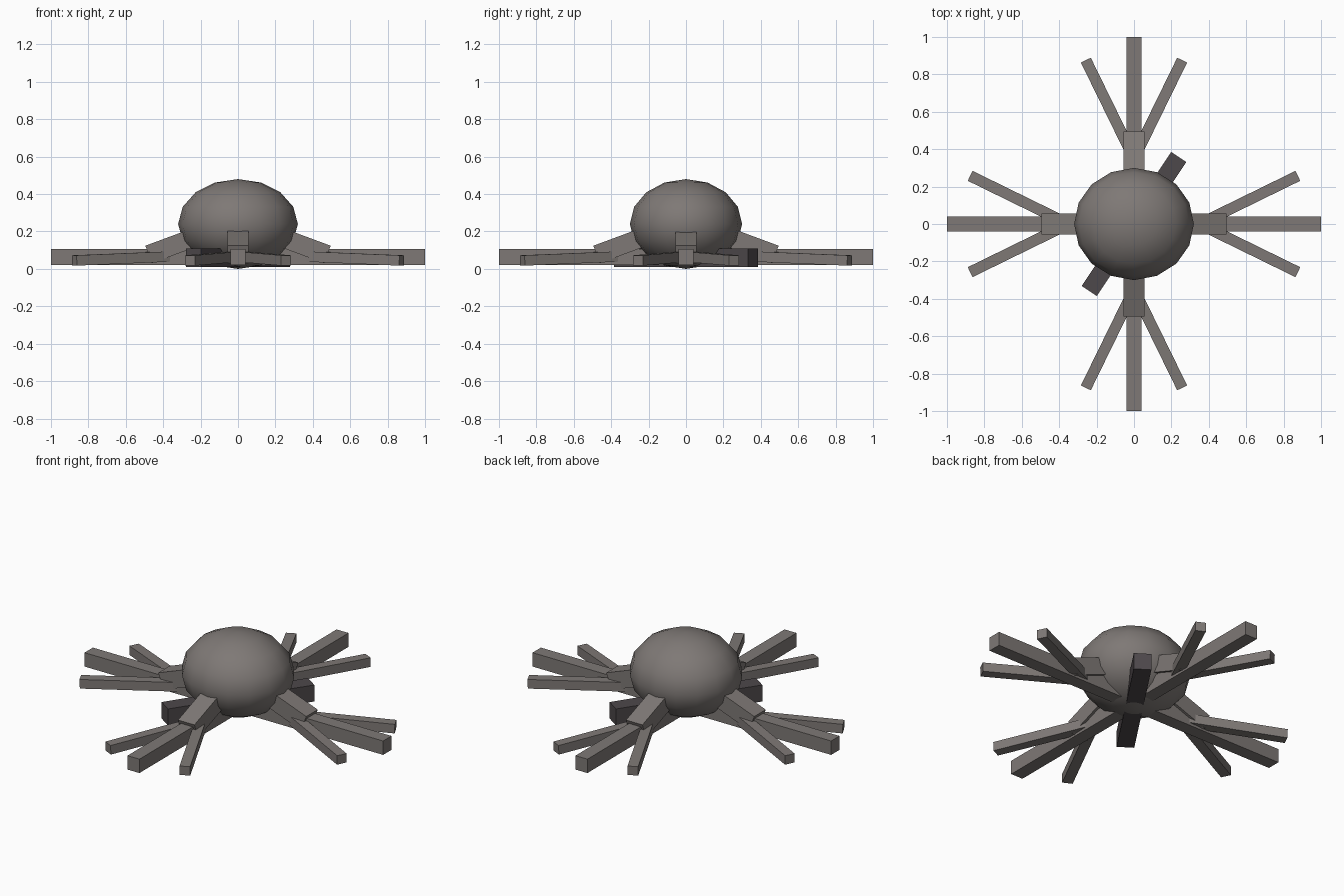
import bpy, math
from mathutils import Vector, Matrix

if "Cube" in bpy.data.objects:
    bpy.data.objects.remove(bpy.data.objects["Cube"])


def material(name, rgb):
    m = bpy.data.materials.new(name)
    m.diffuse_color = (*rgb, 1)
    m.use_nodes = True
    m.node_tree.nodes["Principled BSDF"].inputs["Base Color"].default_value = m.diffuse_color
    return m


STONE = material("warm_grey", (0.21, 0.19, 0.18))
DARK = material("dark_grey", (0.075, 0.065, 0.07))


def beam(name, a, b, width, height, turn=0.0, mat=STONE):
    """Box running from a to b, then turned about the z axis."""
    a, b = Vector(a), Vector(b)
    x = (b - a).normalized()
    y = Vector((0, 0, 1)).cross(x).normalized()
    z = x.cross(y)
    rot = Matrix((x, y, z)).transposed().to_4x4()
    bpy.ops.mesh.primitive_cube_add(size=1)
    o = bpy.context.object
    o.name = name
    o.data.transform(Matrix.Rotation(turn, 4, 'Z') @ Matrix.Translation((a + b) / 2)
                     @ rot @ Matrix.Diagonal(((b - a).length, width, height, 1)))
    o.data.materials.append(mat)
    return o


# Rounded central body
bpy.ops.mesh.primitive_uv_sphere_add(segments=16, ring_count=8, location=(0, 0, 0.24))
body = bpy.context.object
body.name = "body"
body.scale = (0.32, 0.30, 0.24)
bpy.ops.object.transform_apply(location=False, rotation=False, scale=True)
bpy.ops.object.shade_smooth()
body.data.materials.append(STONE)

# Two long crossing beams
for name, turn in (("cross_beam_x", 0), ("cross_beam_y", math.pi / 2)):
    beam(name, (-1, 0, 0.063), (1, 0, 0.063), 0.08, 0.084, turn)

# Dark diagonal bar under the body
beam("diagonal_bar", (-0.239, -0.358, 0.06), (0.239, 0.358, 0.06), 0.097, 0.1, mat=DARK)

# Sloping brace and a pair of splayed toes on every side
for i, side in enumerate(("right", "back", "left", "front")):
    turn = i * math.pi / 2
    beam(side + "_brace", (0.10, 0, 0.217), (0.478, 0, 0.077), 0.11, 0.1, turn)
    for s, label in ((1, "a"), (-1, "b")):
        beam(f"{side}_toe_{label}", (0.35, 0, 0.067), (0.875, s * 0.257, 0.045),
             0.059, 0.055, turn)
